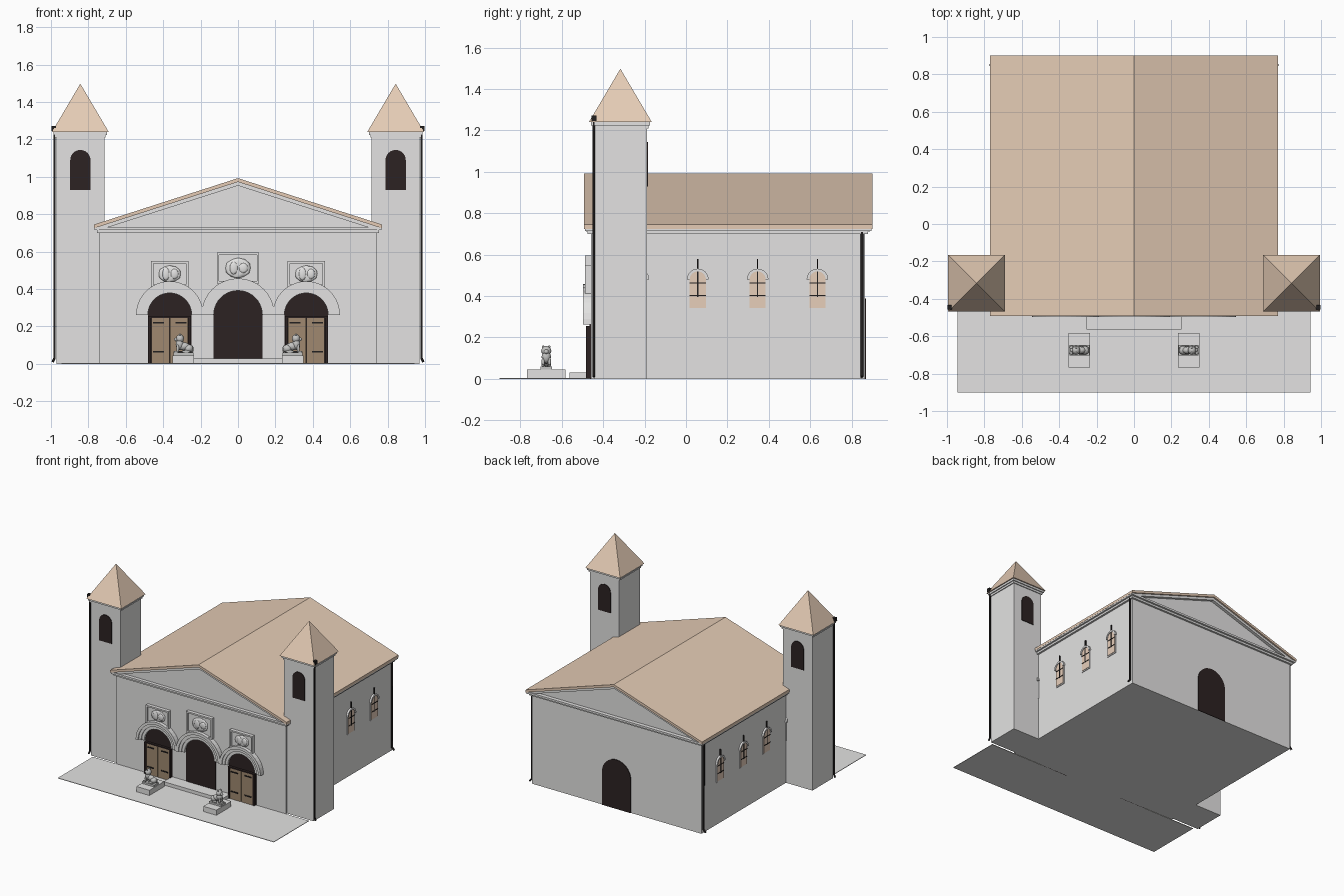
import bpy, bmesh, math
from mathutils import Matrix, Vector

cube = bpy.data.objects.get("Cube")
if cube:
    bpy.data.objects.remove(cube, do_unlink=True)


def material(name, r, g, b):
    m = bpy.data.materials.new(name)
    m.use_nodes = True
    m.diffuse_color = (r, g, b, 1)
    m.node_tree.nodes["Principled BSDF"].inputs["Base Color"].default_value = (r, g, b, 1)
    return m


PLASTER = material("pale_plaster", 0.77, 0.765, 0.76)
TILE = material("peach_roof", 0.78, 0.6, 0.46)
GLASS = material("peach_glass", 0.8, 0.62, 0.49)
SHADOW = material("dark_opening", 0.025, 0.016, 0.016)
WOOD = material("brown_wood", 0.35, 0.25, 0.16)
IRON = material("black_iron", 0.015, 0.013, 0.013)
STONE = material("carved_stone", 0.55, 0.55, 0.54)


def finish(name, bm, mat, smooth=False):
    bmesh.ops.recalc_face_normals(bm, faces=bm.faces)
    mesh = bpy.data.meshes.new(name)
    bm.to_mesh(mesh)
    bm.free()
    mesh.materials.append(mat)
    for p in mesh.polygons:
        p.use_smooth = smooth
    obj = bpy.data.objects.new(name, mesh)
    bpy.context.collection.objects.link(obj)
    return obj


def prism(name, pts, a, b, mat, axis="y"):
    """Extrude a flat outline from a to b along x or y."""
    bm = bmesh.new()
    place = (lambda u, z: (u, a, z)) if axis == "y" else (lambda u, z: (a, u, z))
    face = bm.faces.new([bm.verts.new(place(u, z)) for u, z in pts])
    new = bmesh.ops.extrude_face_region(bm, geom=[face])["geom"]
    shift = Vector((0, b - a, 0)) if axis == "y" else Vector((b - a, 0, 0))
    bmesh.ops.translate(bm, verts=[v for v in new if isinstance(v, bmesh.types.BMVert)], vec=shift)
    return finish(name, bm, mat)


def box(name, x0, x1, y0, y1, z0, z1, mat):
    return prism(name, [(x0, z0), (x1, z0), (x1, z1), (x0, z1)], y0, y1, mat)


def arc(c, z, r, n=20):
    return [(c + r * math.cos(math.pi * i / n), z + r * math.sin(math.pi * i / n)) for i in range(n + 1)]


def arch(c, z0, spring, r):
    return [(c - r, z0), (c + r, z0)] + arc(c, spring, r)


def ring(c, z, inner, outer):
    return arc(c, z, outer) + arc(c, z, inner)[::-1]


def blobs(name, items, mat):
    """Join stretched spheres given as (centre, radii)."""
    bm = bmesh.new()
    for centre, radii in items:
        bmesh.ops.create_icosphere(bm, subdivisions=2, radius=1,
                                   matrix=Matrix.Translation(centre) @ Matrix.Diagonal((*radii, 1)))
    return finish(name, bm, mat, True)


def pipe(name, points, radius):
    curve = bpy.data.curves.new(name, "CURVE")
    curve.dimensions = "3D"
    curve.bevel_depth = radius
    curve.bevel_resolution = 2
    curve.use_fill_caps = True
    spline = curve.splines.new("POLY")
    spline.points.add(len(points) - 1)
    for p, co in zip(spline.points, points):
        p.co = (*co, 1)
    curve.materials.append(IRON)
    bpy.context.collection.objects.link(bpy.data.objects.new(name, curve))


def frame(name, x0, x1, z0, z1, y0, y1, w, mat):
    for part, dims in {"left": (x0, x0 + w, z0, z1), "right": (x1 - w, x1, z0, z1),
                       "bottom": (x0 + w, x1 - w, z0, z0 + w), "top": (x0 + w, x1 - w, z1 - w, z1)}.items():
        box(f"{name}_{part}", dims[0], dims[1], y0, y1, dims[2], dims[3], mat)


# Hall, cornice and gabled roof
FRONT, BACK, WALL = -0.46, 0.865, 0.74
box("hall_walls", -WALL, WALL, FRONT, BACK, 0, 0.7, PLASTER)
box("eaves_cornice", -0.755, 0.755, -0.475, 0.88, 0.7, 0.715, PLASTER)
box("eaves_cornice_top", -0.768, 0.768, -0.487, 0.895, 0.715, 0.73, PLASTER)
prism("gable_walls", [(-WALL, 0.73), (WALL, 0.73), (0, 0.96)], FRONT, BACK, PLASTER)


def chevron(half, low, peak, thick):
    return [(-half, low), (0, peak), (half, low), (half, low - thick), (0, peak - thick), (-half, low - thick)]


prism("raking_cornice", chevron(0.755, 0.733, 0.975, 0.022), -0.482, 0.888, PLASTER)
prism("main_roof", chevron(0.77, 0.745, 0.993, 0.02), -0.493, 0.9, TILE)

# Forecourt and doorstep
box("forecourt", -0.943, 0.943, -0.9, FRONT - 0.003, 0, 0.004, PLASTER)
box("door_step", -0.255, 0.255, -0.563, FRONT, 0, 0.03, PLASTER)

# Middle entrance and rear entrance
prism("front_opening", arch(0, 0.03, 0.262, 0.13), FRONT, FRONT - 0.005, SHADOW)
prism("rear_opening", arch(0, 0, 0.262, 0.125), BACK, BACK + 0.005, SHADOW)


def archivolt(name, c, inner, outer):
    step = (outer - inner) / 3
    for i, depth in enumerate((0.022, 0.03, 0.038)):
        prism(f"{name}_{i}", ring(c, 0.262, inner + i * step, inner + (i + 1) * step),
              FRONT, FRONT - depth, PLASTER)


def relief(name, c, z0, z1, half):
    mid = (z0 + z1) / 2
    box(name + "_slab", c - half, c + half, FRONT, FRONT - 0.012, z0, z1, PLASTER)
    frame(name + "_frame", c - half, c + half, z0, z1, FRONT - 0.012, FRONT - 0.027, 0.012, PLASTER)
    y = FRONT - 0.012
    blobs(name + "_carving", [((c, y, mid), (half * 0.62, 0.006, (z1 - z0) * 0.33)),
                              ((c - half * 0.2, y - 0.003, mid), (half * 0.2, 0.007, 0.035)),
                              ((c + half * 0.25, y - 0.003, mid), (half * 0.22, 0.007, 0.028))], PLASTER)


archivolt("middle_archivolt", 0, 0.13, 0.195)
relief("middle_relief", 0, 0.43, 0.595, 0.113)

for side, s in (("left", 1), ("right", -1)):
    # Side doors with iron straps under open arches
    c = s * 0.365
    prism(side + "_door_opening", arch(c, 0, 0.262, 0.117), FRONT, FRONT - 0.005, SHADOW)
    archivolt(side + "_archivolt", c, 0.117, 0.18)
    relief(side + "_relief", c, 0.412, 0.55, 0.1)
    for leaf in (-1, 1):
        near, far = sorted((c + leaf * 0.002, c + leaf * 0.098))
        box(side + "_door_leaf", near, far, FRONT, FRONT - 0.02, 0.004, 0.245, WOOD)
        for z in (0.06, 0.215):
            near, far = sorted((c + leaf * 0.03, c + leaf * 0.09))
            box(side + "_door_strap", near, far, FRONT - 0.02, FRONT - 0.024, z, z + 0.009, IRON)
    for x in (c - 0.115, c + 0.1):
        box(side + "_door_jamb", x, x + 0.015, FRONT, FRONT - 0.024, 0, 0.255, SHADOW)
    box(side + "_door_lintel", c - 0.115, c + 0.115, FRONT, FRONT - 0.024, 0.246, 0.255, SHADOW)

    # Tower with cornice, pyramid roof and belfry openings
    tx, ty, h = s * 0.843, -0.317, 0.128
    box(side + "_tower", tx - h, tx + h, ty - h, ty + h, 0, 1.215, PLASTER)
    for i, (grow, z) in enumerate(((0.007, 1.21), (0.015, 1.225))):
        w = h + grow
        box(f"{side}_tower_cornice_{i}", tx - w, tx + w, ty - w, ty + w, z, z + 0.015, PLASTER)
    bm = bmesh.new()
    bmesh.ops.create_cone(bm, cap_ends=True, segments=4, radius1=0.152 * math.sqrt(2), radius2=0, depth=0.258,
                          matrix=Matrix.Translation((tx, ty, 1.369)) @ Matrix.Rotation(math.pi / 4, 4, "Z"))
    finish(side + "_tower_roof", bm, TILE)
    for face in (-1, 1):
        y = ty + face * h
        prism(side + "_belfry_opening", arch(tx, 0.93, 1.09, 0.054), y, y + face * 0.005, SHADOW)

    # Downpipes with hoppers and kicked feet
    px, py = s * 0.981, -0.445
    pipe(side + "_tower_downpipe", [(px, py, 1.25), (px, py, 0.03), (s * 0.991, py, 0.01)], 0.0065)
    box(side + "_hopper", s * 0.985 - 0.012, s * 0.985 + 0.012, py - 0.012, py + 0.012, 1.245, 1.272, IRON)
    px, py = s * 0.75, 0.85
    pipe(side + "_hall_downpipe", [(px, py, 0.71), (px, py, 0.03), (s * 0.768, py, 0.01)], 0.0075)

    # Side windows with hoods, glazing bars and iron spikes
    wall = s * WALL
    for y in (-0.23, 0.057, 0.346, 0.635):
        prism(side + "_window_hood", ring(y, 0.48, 0.039, 0.052), wall, wall + s * 0.014, PLASTER, "x")
        prism(side + "_window_surround", arch(y, 0.333, 0.48, 0.045), wall, wall + s * 0.005, PLASTER, "x")
        prism(side + "_window_glass", arch(y, 0.342, 0.48, 0.039), wall, wall + s * 0.008, GLASS, "x")
        x0, x1 = sorted((wall, wall + s * 0.011))
        for z in (0.4, 0.46):
            box(side + "_window_bar", x0, x1, y - 0.039, y + 0.039, z, z + 0.005, IRON)
        box(side + "_window_spike", x0, x1, y - 0.003, y + 0.003, 0.395, 0.58, IRON)

    # Carved beast on a plinth
    lx, ly = s * 0.292, -0.675
    box(side + "_plinth", lx - 0.057, lx + 0.057, -0.768, -0.583, 0, 0.045, PLASTER)
    box(side + "_beast_base", lx - 0.053, lx + 0.053, ly - 0.028, ly + 0.028, 0.045, 0.06, STONE)

    def at(dx, dy, z):
        return (lx + s * dx, ly + dy, z)

    parts = [(at(-0.028, 0, 0.082), (0.026, 0.024, 0.023)), (at(-0.002, 0, 0.094), (0.034, 0.02, 0.022)),
             (at(0.02, 0, 0.106), (0.022, 0.023, 0.032)), (at(0.018, 0, 0.135), (0.022, 0.025, 0.024)),
             (at(0.037, 0, 0.131), (0.013, 0.012, 0.011)), (at(-0.048, 0.01, 0.078), (0.006, 0.006, 0.02))]
    for dy in (-0.015, 0.015):
        parts += [(at(0.03, dy, 0.083), (0.008, 0.008, 0.026)), (at(0.04, dy, 0.064), (0.014, 0.008, 0.006)),
                  (at(-0.015, dy, 0.066), (0.024, 0.009, 0.008)), (at(0.018, dy, 0.156), (0.006, 0.006, 0.006))]
    blobs(side + "_beast", parts, STONE)
